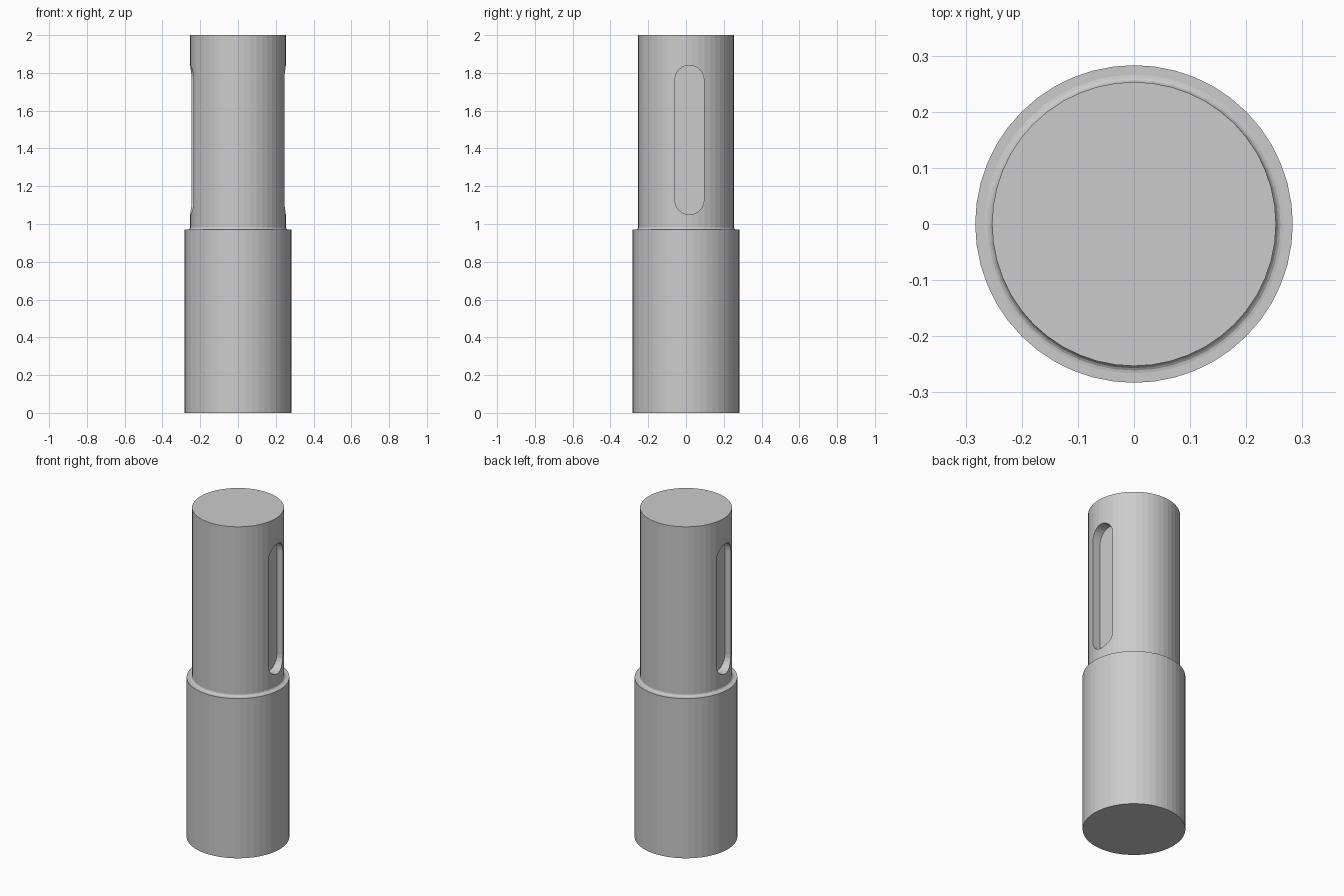
import bpy
import bmesh
from math import pi, sin, cos
from mathutils import Matrix

if "Cube" in bpy.data.objects:
    bpy.data.objects.remove(bpy.data.objects["Cube"], do_unlink=True)

SIDES = 48
BASE_R, NECK_R = 0.283, 0.253
SHOULDER_Z, TOP_Z = 0.97, 2.0
FILLET = 0.013

steel = bpy.data.materials.new("plain grey")
steel.use_nodes = True
grey = (0.6, 0.6, 0.6, 1)
steel.diffuse_color = grey
steel.node_tree.nodes["Principled BSDF"].inputs["Base Color"].default_value = grey


def add_object(name, bm):
    bmesh.ops.recalc_face_normals(bm, faces=bm.faces)
    mesh = bpy.data.meshes.new(name)
    bm.to_mesh(mesh)
    bm.free()
    mesh.materials.append(steel)
    obj = bpy.data.objects.new(name, mesh)
    bpy.context.collection.objects.link(obj)
    return obj


def lathe(name, profile):
    """Closed solid of revolution from (radius, height) points."""
    bm = bmesh.new()
    rings = [[bm.verts.new((r * cos(2 * pi * i / SIDES), r * sin(2 * pi * i / SIDES), z))
              for i in range(SIDES)] for r, z in profile]
    for low, high in zip(rings, rings[1:]):
        for i in range(SIDES):
            j = (i + 1) % SIDES
            bm.faces.new((low[i], low[j], high[j], high[i]))
    bm.faces.new(rings[0][::-1])
    bm.faces.new(rings[-1])
    return add_object(name, bm)


def slot_cutter(name, turn):
    """Round-ended prism that cuts one keyway."""
    half, mid_y, low, high = 0.077, 0.018, 1.05, 1.84
    floor_x, out_x, steps = 0.195, 0.35, 12
    outline = []
    for centre, start in ((high - half, 0), (low + half, pi)):
        for k in range(steps + 1):
            a = start + pi * k / steps
            outline.append((mid_y + half * cos(a), centre + half * sin(a)))
    bm = bmesh.new()
    face = bm.faces.new([bm.verts.new((floor_x, y, z)) for y, z in outline])
    grown = bmesh.ops.extrude_face_region(bm, geom=[face])["geom"]
    outer = [v for v in grown if isinstance(v, bmesh.types.BMVert)]
    bmesh.ops.translate(bm, verts=outer, vec=(out_x - floor_x, 0, 0))
    bmesh.ops.transform(bm, matrix=Matrix.Rotation(turn, 4, "Z"), verts=bm.verts)
    return add_object(name, bm)


# Stepped shaft with a small fillet at the shoulder
profile = [(BASE_R, 0), (BASE_R, SHOULDER_Z)]
for k in range(5):
    a = pi / 2 * k / 4
    profile.append((NECK_R + FILLET * (1 - sin(a)), SHOULDER_Z + FILLET * (1 - cos(a))))
profile.append((NECK_R, TOP_Z))
shaft = lathe("stepped_shaft", profile)

# Two opposite keyways
for side, turn in (("left", 0), ("right", pi)):
    cutter = slot_cutter(side + "_keyway_cutter", turn)
    cutter.hide_render = True
    cutter.hide_viewport = True
    cut = shaft.modifiers.new(side + "_keyway", "BOOLEAN")
    cut.operation = "DIFFERENCE"
    cut.solver = "EXACT"
    cut.object = cutter
